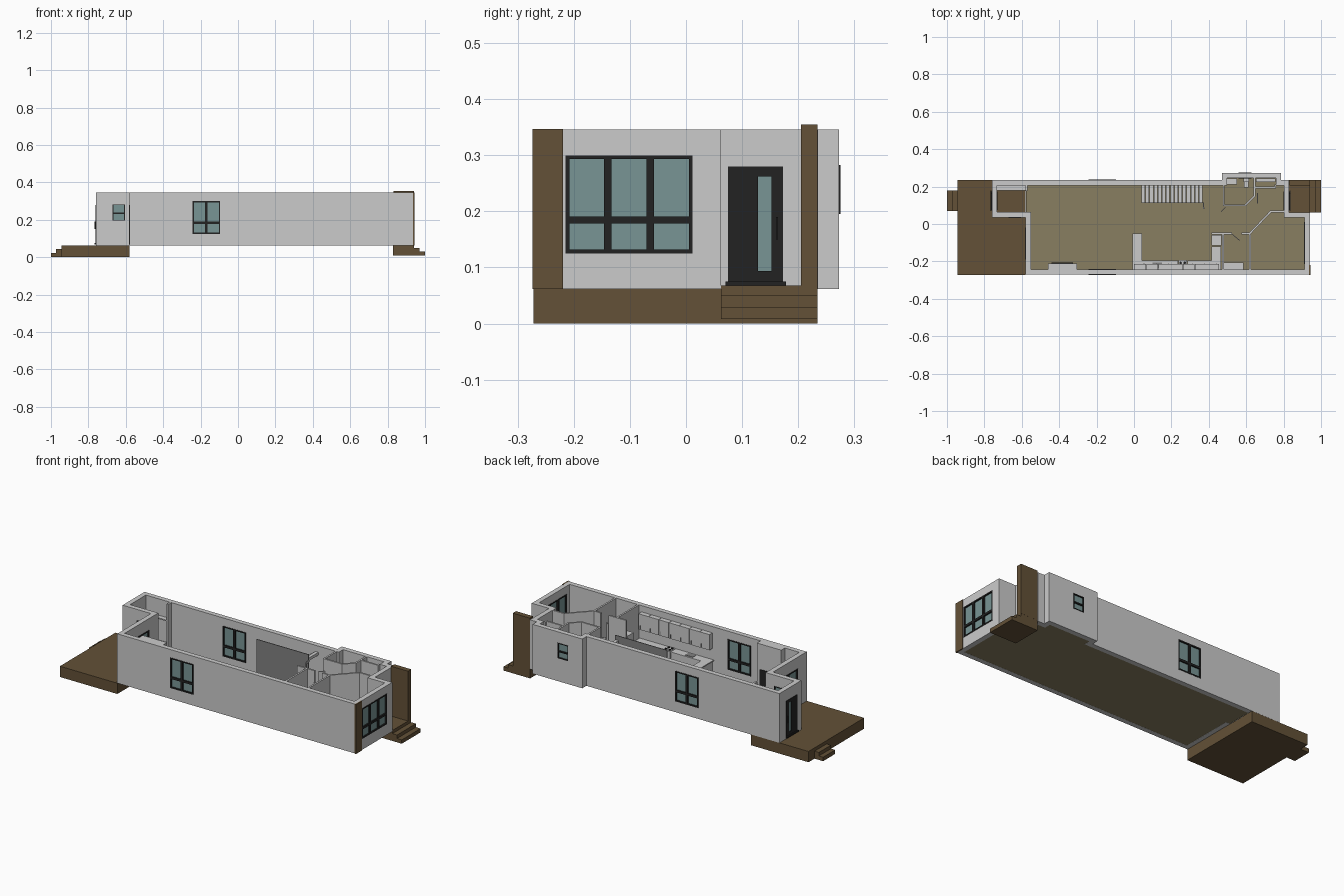
import bpy, bmesh, math
from mathutils import Vector

if "Cube" in bpy.data.objects:
    bpy.data.objects.remove(bpy.data.objects["Cube"])


def material(name, rgb):
    m = bpy.data.materials.new(name)
    m.diffuse_color = (*rgb, 1)
    m.use_nodes = True
    m.node_tree.nodes["Principled BSDF"].inputs["Base Color"].default_value = m.diffuse_color
    return m


BROWN = material("timber", (.125, .082, .038))
FLOOR = material("floor", (.25, .21, .12))
BLACK = material("black_frame", (.016, .016, .016))
GLASS = material("glass", (.19, .30, .30))
DARK = material("dark_grey", (.22, .22, .22))
Z0, Z1, FL, T = .062, .346, .067, .028   # wall base, wall top, floor level, wall thickness


def finish(name, bm, mat=None):
    bmesh.ops.recalc_face_normals(bm, faces=bm.faces)
    me = bpy.data.meshes.new(name)
    bm.to_mesh(me)
    bm.free()
    ob = bpy.data.objects.new(name, me)
    bpy.context.collection.objects.link(ob)
    if mat:
        me.materials.append(mat)
    return ob


def boxes(name, items, mat=None):
    # each item: x0, x1, y0, y1, z0, z1
    bm = bmesh.new()
    for x0, x1, y0, y1, z0, z1 in items:
        vs = bmesh.ops.create_cube(bm, size=1)["verts"]
        for v in vs:
            v.co = ((x0 + x1) / 2 + v.co.x * (x1 - x0),
                    (y0 + y1) / 2 + v.co.y * (y1 - y0),
                    (z0 + z1) / 2 + v.co.z * (z1 - z0))
    return finish(name, bm, mat)


def extrude(bm, faces, h):
    r = bmesh.ops.extrude_face_region(bm, geom=faces)
    bmesh.ops.translate(bm, vec=(0, 0, h), verts=[v for v in r["geom"] if isinstance(v, bmesh.types.BMVert)])


def slab(name, pts, z0, z1, mat=None):
    bm = bmesh.new()
    extrude(bm, [bm.faces.new([bm.verts.new((x, y, z0)) for x, y in pts])], z1 - z0)
    return finish(name, bm, mat)


def inset(pts, t):
    # parallel offset of a counter-clockwise right-angled outline
    out = []
    for i, p in enumerate(pts):
        p, a, b = Vector(p), Vector(pts[i - 1]), Vector(pts[(i + 1) % len(pts)])
        d1, d2 = (p - a).normalized(), (b - p).normalized()
        out.append(p + t * (Vector((-d1.y, d1.x)) + Vector((-d2.y, d2.x))))
    return out


def partition(name, pts, t=.01, z1=Z1):
    # thin wall following a path, with mitred corners
    P = [Vector(p) for p in pts]
    left, right = [], []
    for i, p in enumerate(P):
        d = [(P[j + 1] - P[j]).normalized() for j in (i - 1, i) if 0 <= j < len(P) - 1]
        n = sum((Vector((-v.y, v.x)) for v in d), Vector((0, 0))).normalized()
        k = t / 2 / n.dot(Vector((-d[0].y, d[0].x)))
        left.append(p + n * k)
        right.append(p - n * k)
    return slab(name, left + right[::-1], FL, z1)


# outer walls
outline = [(-.58, -.271), (.94, -.271), (.94, .062), (.83, .062), (.83, .235), (.787, .235),
           (.787, .273), (.47, .273), (.47, .235), (-.76, .235), (-.76, .035), (-.58, .035)]
bm = bmesh.new()
vo = [bm.verts.new((x, y, Z0)) for x, y in outline]
vi = [bm.verts.new((x, y, Z0)) for x, y in inset(outline, T)]
n = len(vo)
extrude(bm, [bm.faces.new((vo[i], vo[(i + 1) % n], vi[(i + 1) % n], vi[i])) for i in range(n)], Z1 - Z0)
walls = finish("outer_walls", bm)

# floor of the main rooms
slab("floor", [(-.578, -.27), (.938, -.27), (.938, .06), (.828, .06), (.828, .233), (.785, .233),
               (.785, .271), (.472, .271), (.472, .233), (-.578, .233)], Z0 + .0005, FL, FLOOR)

cutters = []


def place(axis, p0, p1, u0, u1, z0, z1):
    return (u0, u1, p0, p1, z0, z1) if axis == "y" else (p0, p1, u0, u1, z0, z1)


def cut(axis, p, u0, u1, z0, z1):
    c = boxes("opening_cutter", [place(axis, p - .05, p + .05, u0, u1, z0, z1)])
    c.hide_render = True
    cutters.append(c)


def window(name, axis, p, u0, u1, z0, z1, cols=2, split=.185, f=.007):
    # p is the middle of the wall thickness
    cut(axis, p, u0 + .002, u1 - .002, z0 + .002, z1 - .002)
    d = T / 2 + .002
    bars = [(u0, u0 + f, z0, z1), (u1 - f, u1, z0, z1), (u0, u1, z0, z0 + f), (u0, u1, z1 - f, z1)]
    for i in range(1, cols):
        u = u0 + (u1 - u0) * i / cols
        bars.append((u - f, u + f, z0, z1))
    if split:
        bars.append((u0, u1, split - f * .9, split + f * .9))
    boxes(name + "_frame", [place(axis, p - d, p + d, *b) for b in bars], BLACK)
    boxes(name + "_glass", [place(axis, p - .008, p + .008, u0 + .003, u1 - .003, z0 + .003, z1 - .003)], GLASS)


def door(name, p, y0, y1, out):
    # entrance door facing +x or -x with a tall glass strip, sill and handle
    cut("x", p, y0 + .002, y1 - .002, FL, .278)
    d = T / 2 + .002
    g0, g1 = y0 + .053, y0 + .077
    parts = [(y0, g0, FL, .28), (g1, y1, FL, .28), (g0, g1, FL, .094), (g0, g1, .262, .28)]
    items = [place("x", p - d, p + d, *b) for b in parts]
    face = p + out * d
    items.append(place("x", *sorted((face, face + out * .006)), y0 - .005, y1 + .005, FL, .075))
    items.append(place("x", *sorted((face, face + out * .004)), y1 - .013, y1 - .009, .15, .19))
    boxes(name, items, BLACK)
    boxes(name + "_glass", [place("x", p - d + .003, p + d - .003, g0, g1, .094, .262)], GLASS)


h = T / 2
window("front_window", "y", -.271 + h, -.243, -.095, .125, .30)
window("back_window", "y", .235 - h, -.243, -.095, .125, .30)
window("right_window", "x", .94 - h, -.215, .012, .125, .30, cols=3)
window("bath_window", "y", .273 - h, .56, .627, .195, .283, cols=1, split=.235, f=.004)
window("entry_window", "y", .035 + h, -.67, -.605, .195, .283, cols=1, split=.235, f=.004)
window("patio_door", "x", -.58 + h, -.19, -.02, .068, .28, cols=2, split=None)
door("front_door", .83 - h, .075, .173, 1)
door("rear_door", -.76 + h, .075, .173, -1)

# cut the openings into the walls
for c in cutters:
    m = walls.modifiers.new("opening", "BOOLEAN")
    m.operation, m.solver, m.object = "DIFFERENCE", "EXACT", c
dg = bpy.context.evaluated_depsgraph_get()
cut_mesh = bpy.data.meshes.new_from_object(walls.evaluated_get(dg))
walls.modifiers.clear()
walls.data = cut_mesh
for c in cutters:
    bpy.data.objects.remove(c)

# decks, steps and timber cladding
boxes("rear_deck", [(-.945, -.579, -.272, .2345, .002, .064)], BROWN)
boxes("rear_steps", [(-.973, -.945, .07, .18, .002, .045), (-1, -.973, .07, .18, .002, .025)], BROWN)
boxes("porch", [(.83, .94, .0625, .234, .008, .068)], BROWN)
boxes("porch_steps", [(.94, .97, .0625, .234, .008, .05), (.97, 1, .0625, .234, .008, .03)], BROWN)
boxes("porch_screen", [(.831, .94, .205, .2345, .066, .355)], BROWN)
boxes("corner_cladding", [(.936, .944, -.274, -.219, Z0, Z1 + .0005)], BROWN)
for ob_name in ("rear_deck", "rear_steps"):
    bpy.data.objects[ob_name].location.z = -.002

# inner partitions
partition("kitchen_bedroom_partition", [(.475, -.243), (.475, -.05), (.525, -.05)])
partition("hall_partition", [(.575, -.05), (.62, -.05), (.73, .066), (.805, .066)])
partition("closet_partition", [(.62, -.243), (.62, -.055)])
partition("kitchen_end_partition", [(.415, -.05), (.475, -.05)])
partition("bath_partition", [(.48, .245), (.48, .10), (.595, .10), (.645, .15), (.645, .245)])
partition("linen_partition", [(.645, .195), (.755, .195), (.755, .21)])
partition("entry_jamb", [(-.575, .177), (-.575, .208)])
boxes("chimney_breast", [(-.46, -.305, -.244, -.21, FL, Z1)])
boxes("fireplace_screen", [(-.44, -.325, -.211, -.207, .10, .20)], BLACK)

# open inner doors
for name, a, b in (("closet_door", (.525, -.055), (.565, -.088)), ("bedroom_door", (.66, .11), (.66, .165)),
                   ("bath_door", (.49, .09), (.465, .065))):
    partition(name, [a, b], .004, .28)

# entry bench and shelf
boxes("entry_bench", [(-.732, -.58, .18, .207, .064, .11), (-.732, -.58, .18, .207, .245, .252)])

# kitchen base cabinets, worktops, wall cabinets, tall unit
boxes("base_cabinets", [(.0, .235, -.243, -.20, FL, .15), (.285, .46, -.243, -.20, FL, .15),
                        (-.003, .037, -.20, -.055, FL, .15), (.42, .46, -.20, -.12, FL, .15)])
boxes("worktops", [(-.008, .235, -.243, -.195, .15, .156), (.285, .465, -.243, -.195, .15, .156),
                   (-.008, .042, -.195, -.05, .15, .156), (.415, .465, -.195, -.12, .15, .156)])
boxes("wall_cabinets", [(i * .065 + .001, i * .065 + .064, -.243, -.215, .22, .31) for i in range(7)])
boxes("cabinet_handles", [(i * .065 + .052, i * .065 + .055, -.215, -.212, .225, .245) for i in range(7)], DARK)
boxes("fridge", [(.415, .468, -.115, -.058, FL, .25)])
boxes("cooker", [(.237, .283, -.243, -.193, FL, .157)])
bm = bmesh.new()
for x in (.249, .271):
    for y in (-.23, -.208):
        r = bmesh.ops.create_cone(bm, cap_ends=True, segments=12, radius1=.007, radius2=.007, depth=.004)
        bmesh.ops.translate(bm, vec=(x, y, .159), verts=r["verts"])
finish("cooker_rings", bm, BLACK)
boxes("sink", [(.10, .15, -.235, -.205, .156, .158)], DARK)

# stairs rising along the back wall with a side panel and newel
N = 15
rise, run = (.31 - FL) / N, .33 / N
boxes("stair_treads", [(.04 + i * run, .04 + (i + 1) * run - .003, .116, .207,
                        FL + i * rise, FL + (i + 1) * rise) for i in range(N)])
boxes("stair_side_panel", [(.04, .372, .111, .115, FL, .335)], DARK)
boxes("stair_newels", [(.37, .378, .08, .088, FL, .30), (.37, .374, .085, .115, .29, .30)])

# bathroom and linen fittings
boxes("bath_vanity", [(.487, .55, .21, .243, FL, .14), (.49, .53, .215, .24, .14, .148)])
boxes("bath_toilet", [(.585, .615, .225, .244, FL, .14), (.588, .612, .195, .225, FL, .11)])
boxes("linen_shelves", [(.652, .757, .225, .244, z, z + .006) for z in (.12, .18, .24)])
boxes("bedroom_shelf", [(.482, .585, -.243, -.205, .24, .248)])
